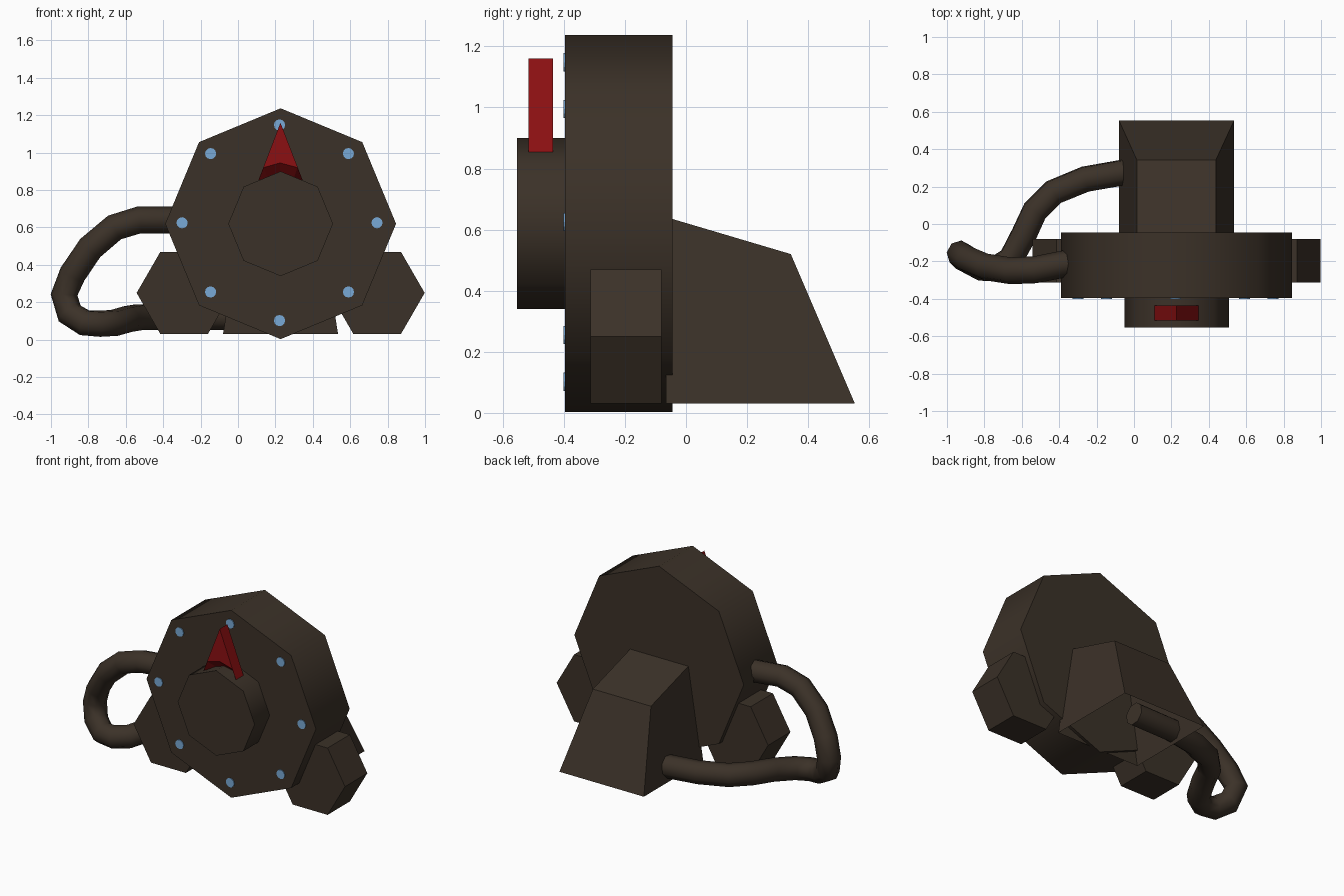
import bpy, bmesh, math

if "Cube" in bpy.data.objects:
    bpy.data.objects.remove(bpy.data.objects["Cube"])

CX = 0.228   # machine axis in x
CZ = 0.62    # drum centre height


def material(name, rgb):
    m = bpy.data.materials.new(name)
    m.diffuse_color = (*rgb, 1)
    m.use_nodes = True
    m.node_tree.nodes["Principled BSDF"].inputs["Base Color"].default_value = m.diffuse_color
    return m


DARK = material("dark_brown_metal", (0.044, 0.031, 0.021))
RED = material("red_paint", (0.26, 0.005, 0.006))
BLUE = material("blue_bolt", (0.19, 0.40, 0.68))


def add_mesh(name, verts, faces, mat, smooth=None):
    me = bpy.data.meshes.new(name)
    me.from_pydata(verts, [], faces)
    bm = bmesh.new()
    bm.from_mesh(me)
    bmesh.ops.recalc_face_normals(bm, faces=bm.faces)
    bm.to_mesh(me)
    bm.free()
    me.materials.append(mat)
    ob = bpy.data.objects.new(name, me)
    bpy.context.collection.objects.link(ob)
    if smooth:
        smooth_object(ob, smooth)
    return ob


def smooth_object(ob, degrees):
    bpy.ops.object.select_all(action='DESELECT')
    ob.select_set(True)
    bpy.context.view_layer.objects.active = ob
    bpy.ops.object.shade_smooth_by_angle(angle=math.radians(degrees))


def loft(name, front, back, mat, smooth=None):
    """Closed solid between two matching outlines."""
    n = len(front)
    sides = [(i, (i + 1) % n, n + (i + 1) % n, n + i) for i in range(n)]
    caps = [tuple(range(n)), tuple(range(n, 2 * n))]
    return add_mesh(name, front + back, sides + caps, mat, smooth)


def prism(name, x, z, r, n, y0, y1, mat, smooth=None):
    """Regular prism along y, first corner pointing to +x."""
    ring = [(x + r * math.cos(math.tau * i / n), z + r * math.sin(math.tau * i / n))
            for i in range(n)]
    return loft(name, [(a, y0, b) for a, b in ring], [(a, y1, b) for a, b in ring], mat, smooth)


# Drum and front knob
prism("drum", CX, CZ, 0.617, 8, -0.396, -0.045, DARK, 50)
prism("knob", CX, CZ, 0.28, 8, -0.553, -0.39, DARK, 50)

# Ring of flat bolts on the drum face
for i in range(8):
    a = math.tau * i / 8
    prism(f"bolt_{i + 1}", 0.222 + 0.521 * math.cos(a), 0.625 + 0.523 * math.sin(a),
          0.03, 12, -0.401, -0.39, BLUE)

# Hexagonal feet on both sides
for side, name in ((-1, "left_foot"), (1, "right_foot")):
    prism(name, CX + side * 0.516, 0.25, 0.254, 6, -0.312, -0.08, DARK)

# Red pointer with an arched underside sloping down to the back
front = [(0.11, 0.855), (0.137, 0.92), (0.225, 0.945), (0.318, 0.92), (0.345, 0.855), (0.227, 1.16)]
back = [(0.11, 0.855), (0.16, 0.855), (0.227, 0.86), (0.295, 0.855), (0.345, 0.855), (0.227, 1.16)]
loft("pointer", [(x, -0.515, z) for x, z in front], [(x, -0.435, z) for x, z in back], RED)

# Rear housing, tapered and open underneath
bottom = [(-0.08, -0.065, 0.03), (0.535, -0.065, 0.03), (0.535, 0.553, 0.03), (-0.08, 0.553, 0.03)]
top = [(0.015, -0.065, 0.641), (0.438, -0.065, 0.641), (0.438, 0.343, 0.52), (0.015, 0.343, 0.52)]
housing = loft("rear_housing", bottom, top, DARK)
bm = bmesh.new()
bm.from_mesh(housing.data)
bmesh.ops.delete(bm, geom=[f for f in bm.faces if f.normal.z < -0.9], context='FACES_ONLY')
bm.to_mesh(housing.data)
bm.free()

# Hose from the drum round to the housing
path = [(-0.25, -0.2, 0.64), (-0.38, -0.215, 0.64), (-0.53, -0.245, 0.64), (-0.66, -0.25, 0.6),
        (-0.79, -0.23, 0.49), (-0.885, -0.19, 0.35), (-0.93, -0.16, 0.24),
        (-0.9, -0.19, 0.14), (-0.82, -0.235, 0.09), (-0.74, -0.24, 0.085),
        (-0.66, -0.19, 0.09), (-0.59, -0.06, 0.11), (-0.53, 0.07, 0.12),
        (-0.43, 0.17, 0.12), (-0.26, 0.24, 0.12), (-0.06, 0.275, 0.12), (0.235, 0.28, 0.12)]
cu = bpy.data.curves.new("hose", 'CURVE')
cu.dimensions = '3D'
cu.bevel_depth = 0.072
cu.bevel_resolution = 2
cu.use_fill_caps = True
sp = cu.splines.new('POLY')
sp.points.add(len(path) - 1)
for p, co in zip(sp.points, path):
    p.co = (*co, 1)
cu.materials.append(DARK)
hose = bpy.data.objects.new("hose", cu)
bpy.context.collection.objects.link(hose)
bpy.ops.object.select_all(action='DESELECT')
hose.select_set(True)
bpy.context.view_layer.objects.active = hose
bpy.ops.object.convert(target='MESH')
smooth_object(bpy.context.view_layer.objects.active, 60)
